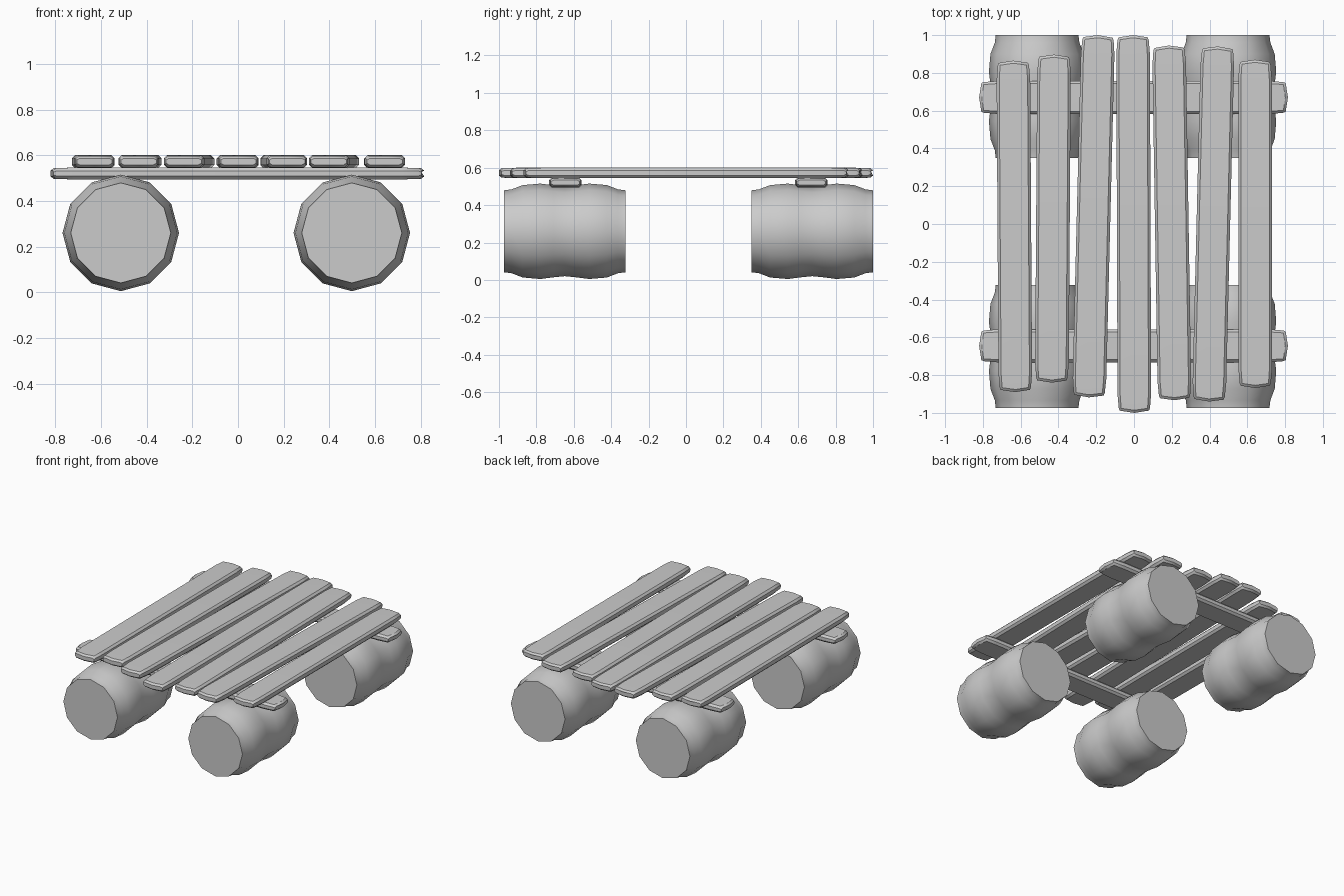
import bpy, bmesh, math
from mathutils import Vector

if "Cube" in bpy.data.objects:
    bpy.data.objects.remove(bpy.data.objects["Cube"])


def loft(name, rings, angle=40):
    """Skin a list of equal-length vertex rings and cap both ends."""
    bm = bmesh.new()
    loops = [[bm.verts.new(p) for p in ring] for ring in rings]
    n = len(loops[0])
    for a, b in zip(loops, loops[1:]):
        for i in range(n):
            j = (i + 1) % n
            bm.faces.new((a[i], a[j], b[j], b[i]))
    bm.faces.new(loops[0])
    bm.faces.new(loops[-1])
    bmesh.ops.recalc_face_normals(bm, faces=bm.faces[:])
    mesh = bpy.data.meshes.new(name)
    bm.to_mesh(mesh)
    bm.free()
    ob = bpy.data.objects.new(name, mesh)
    bpy.context.collection.objects.link(ob)
    bpy.ops.object.select_all(action='DESELECT')
    ob.select_set(True)
    bpy.context.view_layer.objects.active = ob
    bpy.ops.object.shade_smooth_by_angle(angle=math.radians(angle))
    return ob


def barrel(name, x, y, z=0.26):
    half = [(0.325, 0.219), (0.285, 0.224), (0.225, 0.247), (0.13, 0.255),
            (0.06, 0.246)]
    profile = [(-d, r) for d, r in half] + [(0, 0.24)] + [(d, r) for d, r in half[::-1]]
    rings = []
    for d, r in profile:
        rings.append([(x + r * math.sin(k * math.pi / 6), y + d,
                       z + r * math.cos(k * math.pi / 6)) for k in range(12)])
    loft(name, rings)


def board(name, start, end, z, width, thick):
    """Hand-cut board between two points: chamfered, tapered, slightly pointed ends."""
    a, b = Vector((*start, z)), Vector((*end, z))
    length = (b - a).length
    along = (b - a).normalized()
    side = along.cross(Vector((0, 0, 1)))
    w, h, c = width / 2, thick / 2, 0.014
    section = [(-w, -h + c), (-w + c, -h), (0, -h), (w - c, -h), (w, -h + c),
               (w, h - c), (w - c, h), (0, h), (-w + c, h), (-w, h - c)]
    # distance along, width scale, height scale
    stations = [(0, 0.87, 0.5), (0.014, 0.93, 0.9), (0.1, 1, 1), (length * 0.5, 1, 1),
                (length - 0.1, 1, 1), (length - 0.014, 0.93, 0.9), (length, 0.87, 0.5)]
    rings = []
    for i, (d, sw, sh) in enumerate(stations):
        ring = []
        for s, u in section:
            # the outer corners sit a little behind the tip
            back = 0.012 * abs(s) / w
            shift = back if i < 2 else -back if i > 4 else 0
            p = a + along * (d + shift) + side * s * sw
            ring.append(p + Vector((0, 0, u * sh)))
        rings.append(ring)
    loft(name, rings, 35)


# floats
for side, x in (("left", -0.513), ("right", 0.498)):
    barrel("front_barrel_" + side, x, -0.648)
    barrel("back_barrel_" + side, x, 0.675)

# cross rails resting on the barrels
board("front_rail", (-0.82, -0.645), (0.815, -0.645), 0.52, 0.175, 0.052)
board("back_rail", (-0.82, 0.67), (0.815, 0.67), 0.52, 0.175, 0.052)

# deck planks: front x, front y, back x, back y
planks = [(-0.628, -0.89, -0.639, 0.865), (-0.435, -0.84, -0.423, 0.897),
          (-0.238, -0.918, -0.19, 1.0), (0.002, -1.0, -0.005, 1.0),
          (0.215, -0.933, 0.185, 0.945), (0.397, -0.94, 0.443, 0.94),
          (0.642, -0.868, 0.641, 0.87)]
for i, (fx, fy, bx, by) in enumerate(planks):
    board(f"deck_plank_{i + 1}", (fx, fy), (bx, by), 0.572, 0.178, 0.056)
